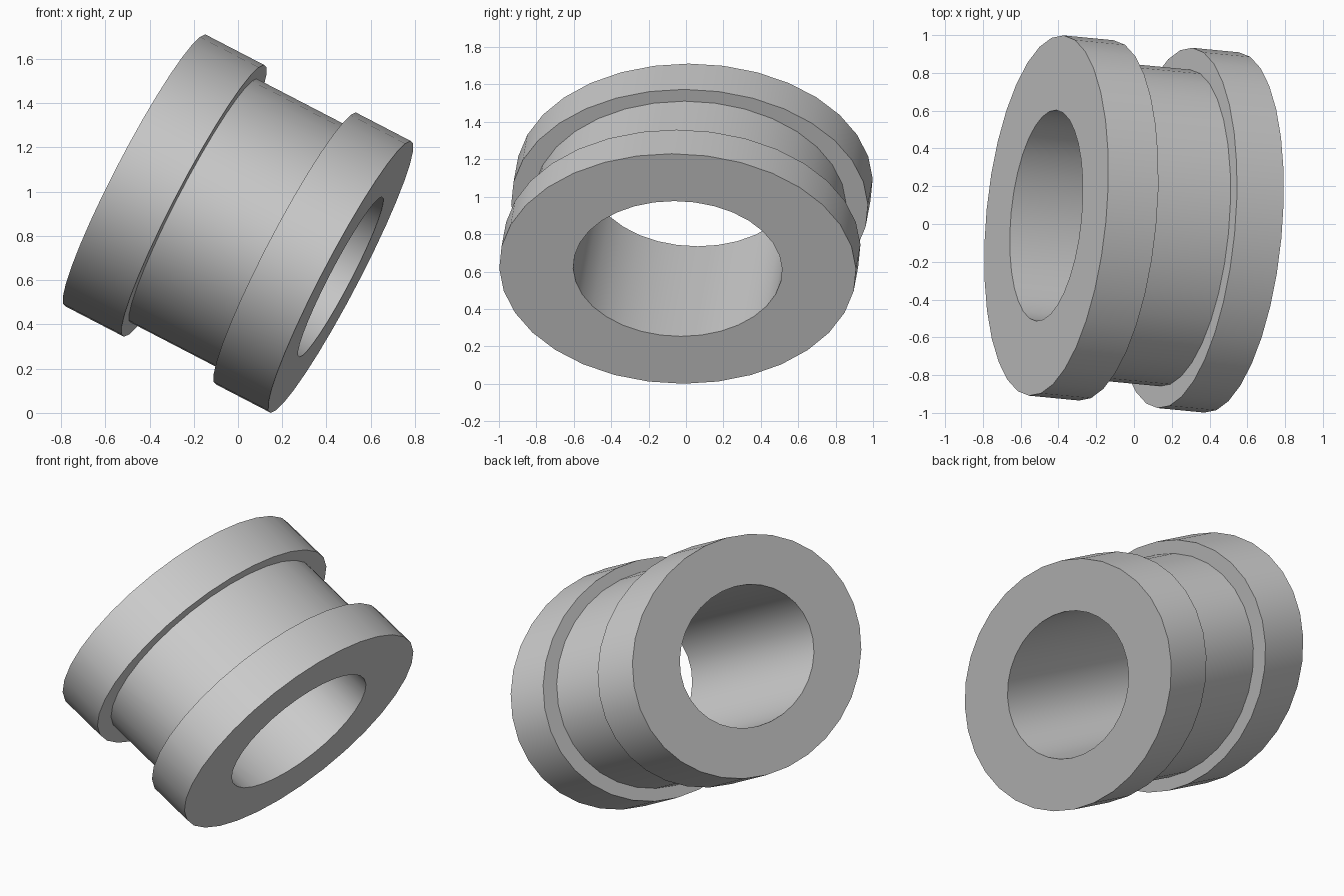
import bpy, bmesh, math
from mathutils import Matrix

if "Cube" in bpy.data.objects:
    bpy.data.objects.remove(bpy.data.objects["Cube"])

SEG = 32
HALF = 0.525
LEFT, RIGHT = -HALF + 0.30, HALF - 0.28   # inner faces of the two flanges
FLANGE = (0.958, 0.692)                   # oval half-widths: across, up
BARREL = (0.842, 0.621)
BORE = (0.561, 0.407)

# Closed profile: (position along axis, oval size)
profile = [(-HALF, FLANGE), (LEFT, FLANGE), (LEFT, BARREL), (RIGHT, BARREL),
           (RIGHT, FLANGE), (HALF, FLANGE), (HALF, BORE), (-HALF, BORE)]

# Sweep the profile around the oval
bm = bmesh.new()
rings = []
for x, (a, b) in profile:
    rings.append([bm.verts.new((x, a * math.cos(t), b * math.sin(t)))
                  for t in (2 * math.pi * i / SEG for i in range(SEG))])
for k, ring in enumerate(rings):
    nxt = rings[(k + 1) % len(rings)]
    for i in range(SEG):
        j = (i + 1) % SEG
        bm.faces.new((ring[i], ring[j], nxt[j], nxt[i]))
bmesh.ops.recalc_face_normals(bm, faces=bm.faces)

# Tip the spool downward to the right, with a slight turn
tilt = Matrix.Rotation(math.radians(-5.5), 4, 'Z') @ Matrix.Rotation(math.radians(27.3), 4, 'Y')
bm.transform(tilt)
low = min(v.co.z for v in bm.verts)
bm.transform(Matrix.Translation((0, 0, -low)))

mesh = bpy.data.meshes.new("flanged_bushing")
bm.to_mesh(mesh)
bm.free()
obj = bpy.data.objects.new("flanged_bushing", mesh)
bpy.context.collection.objects.link(obj)
bpy.context.view_layer.objects.active = obj
obj.select_set(True)
bpy.ops.object.shade_smooth_by_angle(angle=math.radians(35))
